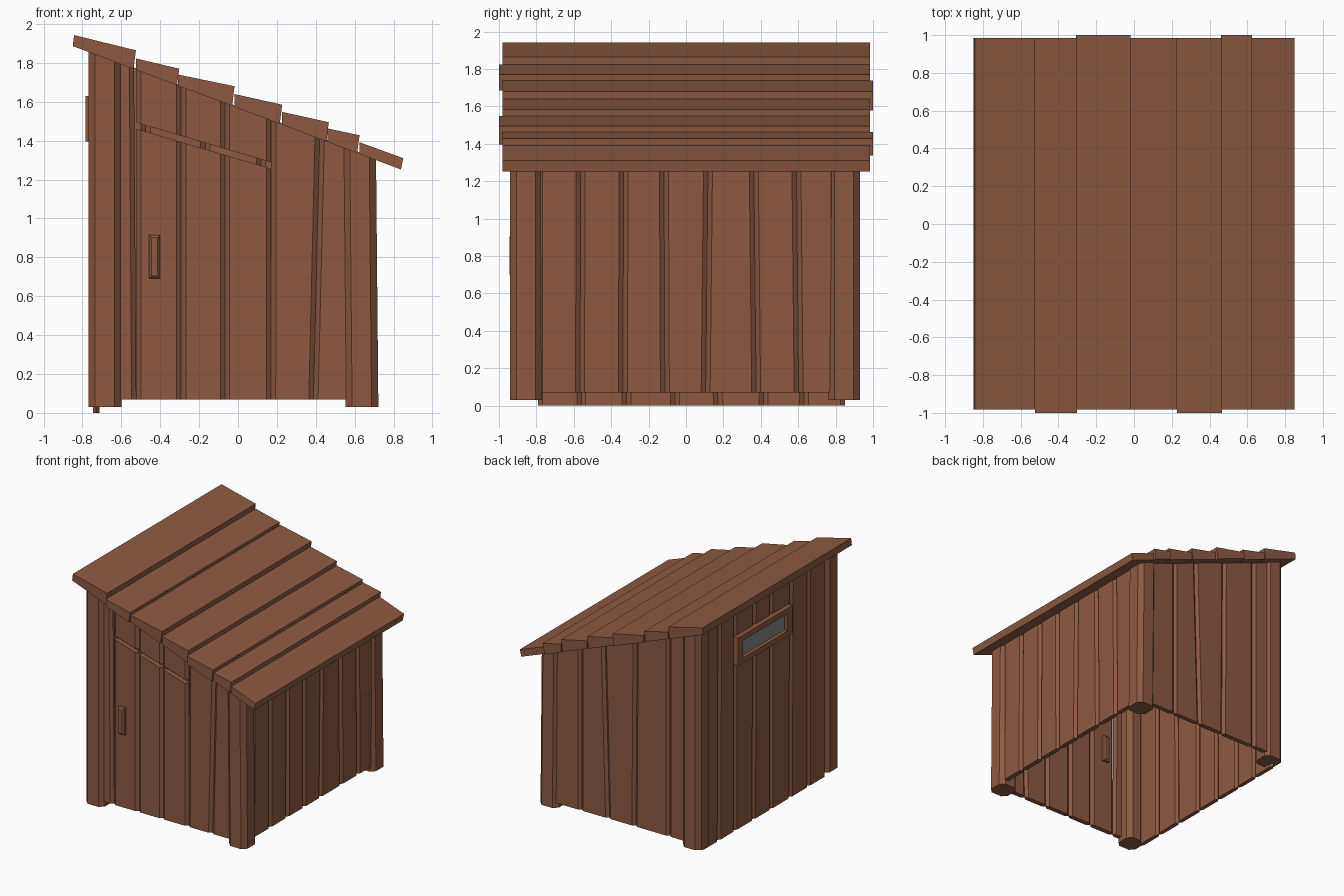
import bpy, bmesh

if "Cube" in bpy.data.objects:
    bpy.data.objects.remove(bpy.data.objects["Cube"])


def material(name, rgb):
    m = bpy.data.materials.new(name)
    m.diffuse_color = (*rgb, 1)
    m.use_nodes = True
    m.node_tree.nodes["Principled BSDF"].inputs["Base Color"].default_value = m.diffuse_color
    return m


WOOD = material("brown wood", (0.266, 0.102, 0.052))
GLASS = material("grey glass", (0.22, 0.24, 0.23))


def roof(x):
    """Height of the roof underside."""
    return 1.567 - 0.376 * x


def loft(name, rings, mat=WOOD):
    """Closed solid between two equal rings of points (several pairs allowed)."""
    bm = bmesh.new()
    for a, b in rings:
        va, vb = [bm.verts.new(p) for p in a], [bm.verts.new(p) for p in b]
        n = len(va)
        bm.faces.new(va)
        bm.faces.new(vb[::-1])
        for i in range(n):
            j = (i + 1) % n
            bm.faces.new((va[j], va[i], vb[i], vb[j]))
    bmesh.ops.recalc_face_normals(bm, faces=bm.faces)
    me = bpy.data.meshes.new(name)
    bm.to_mesh(me)
    bm.free()
    me.materials.append(mat)
    ob = bpy.data.objects.new(name, me)
    bpy.context.collection.objects.link(ob)
    return ob


def boards(name, axis, pos, joints, bottom, top, c=0.024, d=0.02):
    """Row of boards with bevelled edges; joints are (bottom, top) places."""
    rings = []
    for (b0, t0), (b1, t1) in zip(joints, joints[1:]):
        def ring(u0, u1, zf):
            pts = [(u0, 0), (u0 + c, d), (u1 - c, d), (u1, 0), (u1 - c, -d), (u0 + c, -d)]
            xy = [(u, pos + v) if axis == "x" else (pos + v, u) for u, v in pts]
            return [(x, y, zf(x)) for x, y in xy]
        rings.append((ring(b0, b1, bottom), ring(t0, t1, top)))
    return loft(name, rings)


def box(x0, x1, y0, y1, z0, z1):
    r = [(x0, y0), (x1, y0), (x1, y1), (x0, y1)]
    return [(x, y, z0) for x, y in r], [(x, y, z1) for x, y in r]


def low(x):
    return 0.07


def under(x):
    return roof(x) + 0.008


# Front wall, with a sloping slit above the door
def door_top(x):
    return 1.46 - 0.295 * (x + 0.52)


def slit_top(x):
    return door_top(x) + 0.032


FY = -0.89
door = [(-0.523, -0.523), (-0.292, -0.292), (-0.067, -0.067), (0.17, 0.17)]
boards("front_wall_left", "x", FY, [(-0.65, -0.65), (-0.523, -0.535)], low, under)
boards("front_wall_right", "x", FY, [(0.17, 0.172), (0.388, 0.42), (0.62, 0.62)], low, under)
boards("door", "x", FY, door, low, door_top)
boards("panel_over_door", "x", FY, [(b, t) for b, t in door], slit_top, under)

# Back, right and left walls
boards("back_wall", "x", 0.89, [(-0.69, -0.69), (-0.475, -0.475), (-0.16, -0.17), (0.085, 0.125),
                                (0.34, 0.34), (0.64, 0.64)], low, under)
boards("right_wall", "y", 0.675, [(-0.79, -0.79), (-0.567, -0.563), (-0.338, -0.333), (-0.113, -0.118),
                                  (0.105, 0.118), (0.375, 0.362), (0.602, 0.59), (0.8, 0.8)], low, under)
boards("left_wall", "y", -0.73, [(-0.79, -0.79), (-0.56, -0.56), (-0.317, -0.33), (-0.06, -0.06),
                                 (0.17, 0.16), (0.415, 0.415), (0.63, 0.62), (0.85, 0.85)],
       lambda x: 0.0, under, d=0.017)

# Corner posts: bevelled square section, leaning slightly
for name, x0, y0, lean in (("front_left_post", -0.77, -0.94, 0), ("front_right_post", 0.552, -0.94, -0.012),
                           ("back_left_post", -0.77, 0.76, 0), ("back_right_post", 0.552, 0.76, -0.012)):
    w, k = 0.17, 0.035
    sec = [(k, 0), (w - k, 0), (w, k), (w, w - k), (w - k, w), (k, w), (0, w - k), (0, k)]
    loft(name, [([(x0 + a, y0 + b, 0.03) for a, b in sec],
                 [(x0 + a + lean, y0 + b, under(x0 + a + lean)) for a, b in sec])])

# Roof boards: x and top height at each end, then the y range
for i, (x0, z0, x1, z1, y0, y1) in enumerate((
        (-0.843, 1.943, -0.525, 1.865, -0.982, 0.985),
        (-0.525, 1.823, -0.302, 1.77, -1.0, 0.985),
        (-0.308, 1.74, -0.018, 1.68, -0.982, 1.0),
        (-0.018, 1.64, 0.227, 1.585, -0.982, 0.985),
        (0.227, 1.548, 0.467, 1.495, -1.0, 0.985),
        (0.46, 1.463, 0.625, 1.428, -0.982, 1.0),
        (0.625, 1.392, 0.85, 1.31, -0.982, 0.985))):
    a = -0.85 if i == 0 else x0
    b = x1 - 0.012
    prof = [(x0, z0), (x1, z1), (b, roof(b)), (a, roof(a))]
    loft(f"roof_board_{i + 1}", [([(x, y0, z) for x, z in prof], [(x, y1, z) for x, z in prof])])

# Window in the left wall: four frame bars and a pane
wx = (-0.785, -0.68)
loft("window_frame", [box(*wx, -0.29, 0.43, 1.585, 1.63), box(*wx, -0.29, 0.43, 1.395, 1.44),
                      box(*wx, -0.29, -0.225, 1.44, 1.585), box(*wx, 0.365, 0.43, 1.44, 1.585)])
loft("window_pane", [box(-0.755, -0.705, -0.225, 0.365, 1.44, 1.585)], GLASS)

# Door handles outside and inside: bevelled blocks
for name, s in (("outer_handle", -1), ("inner_handle", 1)):
    def face(g, y):
        return [(-0.457 + g, y, 0.69 + g), (-0.4 - g, y, 0.69 + g),
                (-0.4 - g, y, 0.915 - g), (-0.457 + g, y, 0.915 - g)]
    loft(name, [(face(0, FY), face(0, FY + s * 0.042)),
                (face(0, FY + s * 0.042), face(0.013, FY + s * 0.055))])
